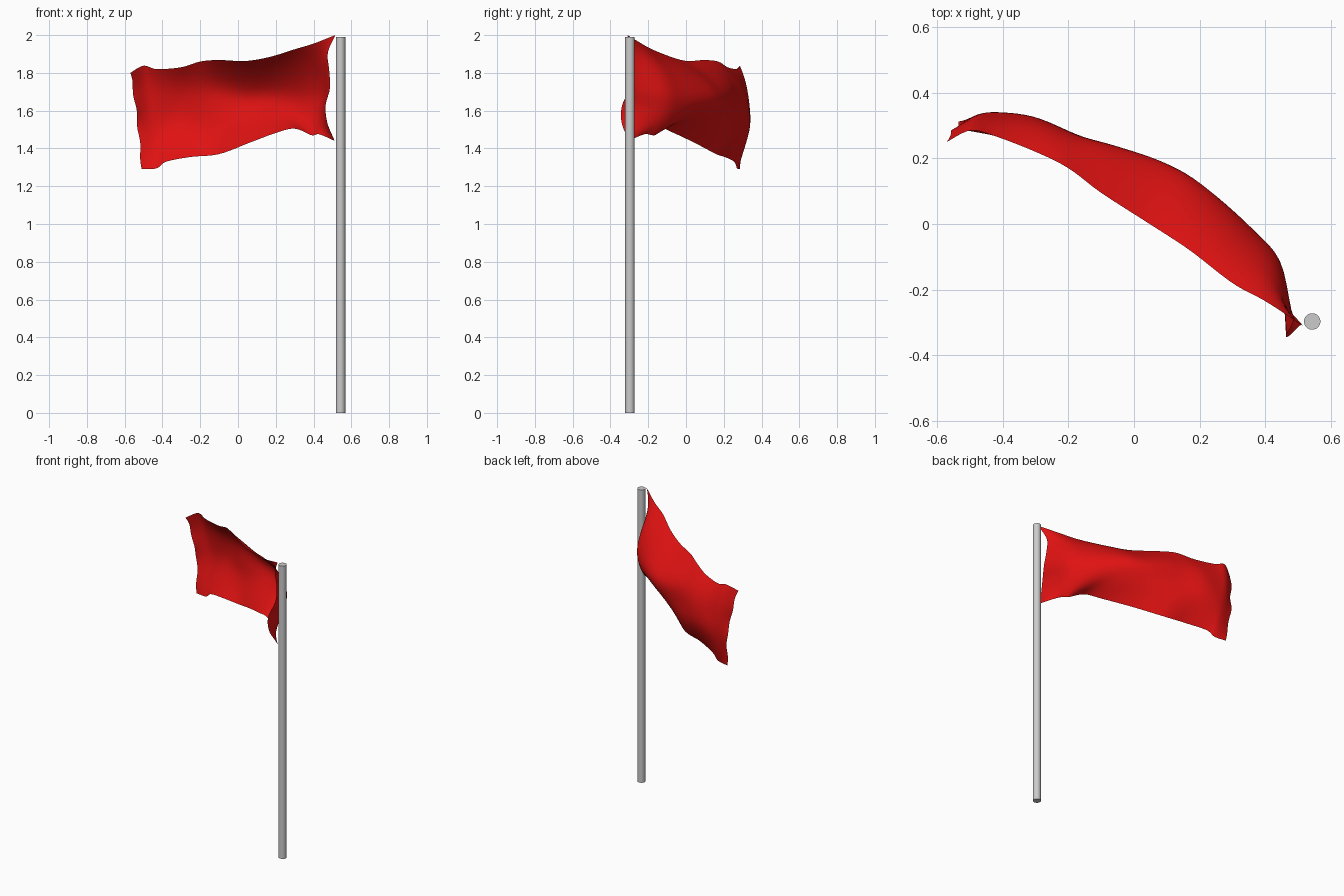
import bpy, math
from mathutils import Vector

if "Cube" in bpy.data.objects:
    bpy.data.objects.remove(bpy.data.objects["Cube"])

# Flag guide lines, running from the pole to the free edge
TOP = [(.515, -.31, 2), (.40, -.235, 1.955), (.30, -.18, 1.925), (.17, -.08, 1.885),
       (.04, .005, 1.863), (-.10, .095, 1.868), (-.20, .17, 1.86), (-.30, .22, 1.83),
       (-.43, .27, 1.82), (-.50, .285, 1.838), (-.57, .25, 1.80)]
MID = [(.465, -.31, 1.72), (.44, -.12, 1.68), (.35, -.01, 1.68), (.20, .12, 1.67),
       (.08, .19, 1.65), (-.05, .24, 1.64), (-.17, .275, 1.62), (-.30, .325, 1.60),
       (-.41, .34, 1.57), (-.47, .335, 1.56), (-.535, .305, 1.56)]
BOTTOM = [(.512, -.305, 1.44), (.43, -.22, 1.475), (.39, -.165, 1.47), (.30, -.125, 1.505),
          (.20, -.065, 1.482), (.06, .045, 1.43), (-.10, .16, 1.37), (-.25, .205, 1.355),
          (-.38, .255, 1.33), (-.43, .27, 1.295), (-.51, .285, 1.29)]
# Scalloped sideways pull of the edge beside the pole, top to bottom
SCALLOP = [(0, 0, 0), (-.012, .03, 0), (.012, .035, 0), (.022, .015, 0),
           (-.006, -.03, 0), (-.012, -.033, 0), (0, 0, 0)]


def spline(points, t):
    """Catmull-Rom point at t in 0..1 along the list."""
    n = len(points) - 1
    i = min(int(t * n), n - 1)
    f = t * n - i
    a, b, c, d = (Vector(points[min(max(k, 0), n)]) for k in range(i - 1, i + 3))
    return 0.5 * (2 * b + (c - a) * f + (2 * a - 5 * b + 4 * c - d) * f ** 2
                  + (3 * b - a - 3 * c + d) * f ** 3)


def flag_point(u, v):
    # Parabola through the three guide lines
    p = (spline(TOP, u) * (1 - v) * (1 - 2 * v) + spline(MID, u) * 4 * v * (1 - v)
         + spline(BOTTOM, u) * v * (2 * v - 1))
    p += spline(SCALLOP, v) * (1 - u) ** 12
    # Soft wrinkles that fade at the top and bottom edges
    wrinkle = math.sin(9 * u + 11 * v) + 0.6 * math.sin(17 * u - 8 * v)
    p.y += 0.004 * wrinkle * math.sin(math.pi * v) * math.sin(math.pi * u)
    # Fluttering free edge
    p.x += 0.004 * math.sin(6 * math.pi * v) * u ** 20
    p.y += 0.006 * math.sin(4 * math.pi * v) * u ** 20
    return p


# Flag cloth
NU, NV = 48, 26
verts = [flag_point(i / NU, j / NV) for j in range(NV + 1) for i in range(NU + 1)]
faces = []
for j in range(NV):
    for i in range(NU):
        k = j * (NU + 1) + i
        faces.append((k, k + 1, k + NU + 2, k + NU + 1))
mesh = bpy.data.meshes.new("flag")
mesh.from_pydata(verts, [], faces)
mesh.shade_smooth()
flag = bpy.data.objects.new("flag", mesh)
bpy.context.collection.objects.link(flag)
red = bpy.data.materials.new("red_cloth")
red.diffuse_color = (0.75, 0.006, 0.006, 1)
red.use_nodes = True
red.node_tree.nodes["Principled BSDF"].inputs["Base Color"].default_value = red.diffuse_color
mesh.materials.append(red)

# Pole
bpy.ops.mesh.primitive_cylinder_add(vertices=32, radius=0.025, depth=1.99,
                                    location=(0.543, -0.297, 0.995))
pole = bpy.context.object
pole.name = "pole"
bpy.ops.object.shade_smooth_by_angle(angle=math.radians(40))
